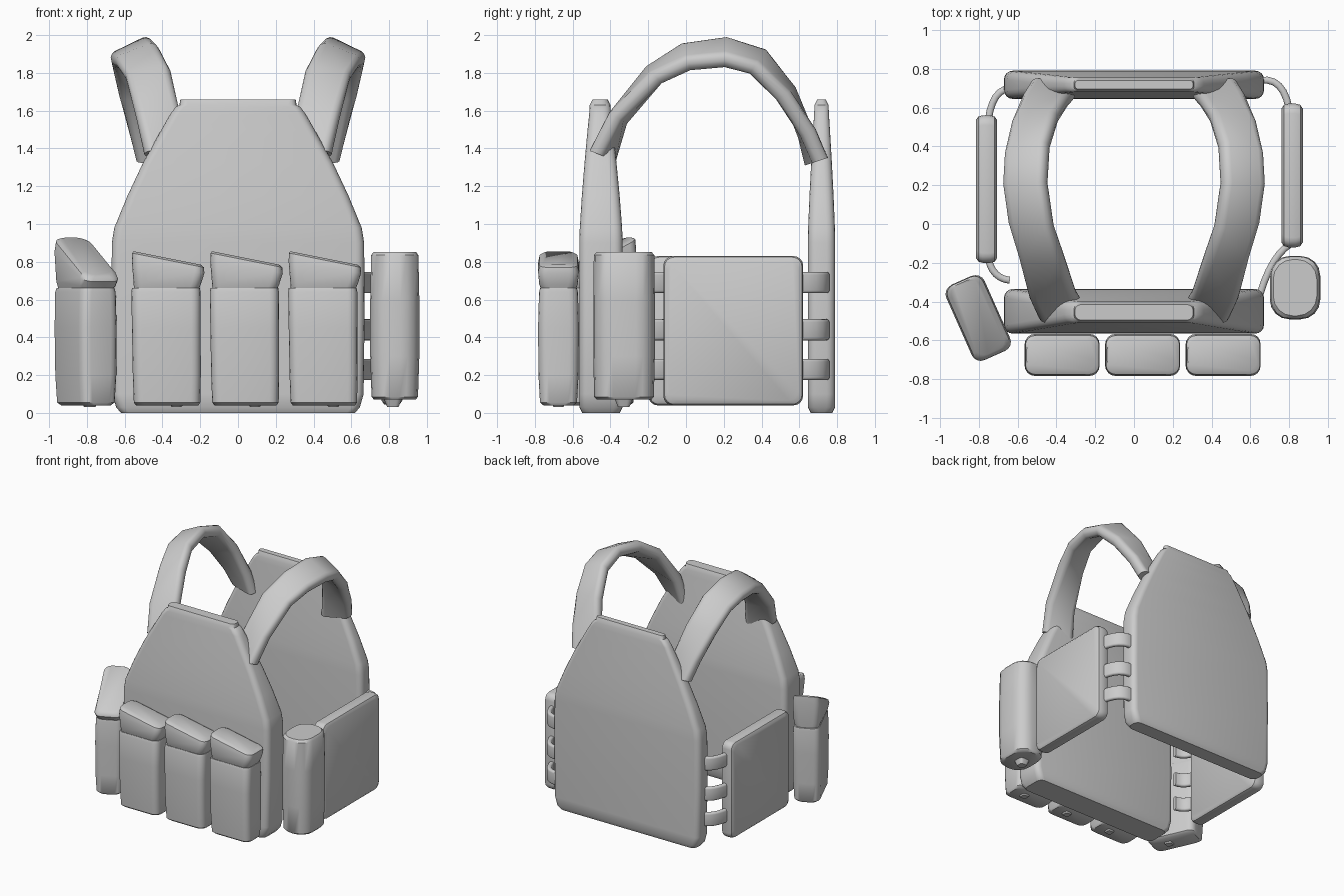
import bpy, bmesh, math
from mathutils import Vector, Matrix

cube = bpy.data.objects.get("Cube")
if cube:
    bpy.data.objects.remove(cube, do_unlink=True)

fabric = bpy.data.materials.new("grey_fabric")
fabric.use_nodes = True
GREY = (0.6, 0.6, 0.6, 1)
fabric.diffuse_color = GREY
fabric.node_tree.nodes["Principled BSDF"].inputs["Base Color"].default_value = GREY


def skin(name, rings, matrix=None, angle=40):
    """Bridge closed loops of points into a capped solid."""
    bm = bmesh.new()
    loops = [[bm.verts.new(p) for p in ring] for ring in rings]
    for a, b in zip(loops, loops[1:]):
        for i in range(len(a)):
            j = (i + 1) % len(a)
            bm.faces.new((a[i], a[j], b[j], b[i]))
    bm.faces.new(loops[0][::-1])
    bm.faces.new(loops[-1])
    bmesh.ops.recalc_face_normals(bm, faces=bm.faces)
    mesh = bpy.data.meshes.new(name)
    bm.to_mesh(mesh)
    bm.free()
    mesh.materials.append(fabric)
    obj = bpy.data.objects.new(name, mesh)
    bpy.context.collection.objects.link(obj)
    if matrix:
        mesh.transform(matrix)
    bpy.ops.object.select_all(action='DESELECT')
    obj.select_set(True)
    bpy.context.view_layer.objects.active = obj
    bpy.ops.object.shade_smooth_by_angle(angle=math.radians(angle))
    return obj


def rounded(hx, hy, r, n=4):
    """Rounded rectangle as 2D points."""
    pts = []
    for k, (sx, sy) in enumerate([(1, 1), (-1, 1), (-1, -1), (1, -1)]):
        for i in range(n + 1):
            a = math.pi / 2 * (k + i / n)
            pts.append((sx * (hx - r) + r * math.cos(a), sy * (hy - r) + r * math.sin(a)))
    return pts


def layer(z, hx, hy, r, cx=0, cy=0, slope=0):
    return [Vector((cx + x, cy + y, z + slope * x)) for x, y in rounded(hx, hy, r)]


# Front and back plates: (height, half width, taper toward the top)
PLATE = [(0, .62, 0), (.03, .645, 0), (.1, .665, 0), (.5, .67, 0), (.9, .668, 0), (.98, .655, .05),
         (1.15, .585, .25), (1.32, .505, .5), (1.5, .405, .8), (1.58, .36, .95), (1.62, .33, 1),
         (1.63, .31, 1), (1.66, .305, 1)]


def plate(name, low, high):
    rings = []
    for z, w, t in PLATE:
        y0, y1 = (a + (b - a) * t for a, b in zip(low, high))
        inset = .015 if z in (0, 1.66) else 0
        depth = (y1 - y0) / 2 - inset
        rings.append(layer(z, w, depth, min(.045, depth * .8), cy=(y0 + y1) / 2))
    skin(name, rings)


plate("front_plate", (-.565, -.335), (-.51, -.4))
plate("back_plate", (.645, .79), (.68, .755))

# Shoulder straps: centre x, y, z, and roll in degrees
STRAP = [(.38, -.44, 1.36, 22), (.42, -.36, 1.56, 8), (.475, -.17, 1.79, -12), (.53, 0, 1.885, -22),
         (.56, .21, 1.91, -26), (.55, .38, 1.86, -24), (.51, .53, 1.69, -12), (.455, .64, 1.48, 5),
         (.42, .69, 1.33, 15)]


def shoulder_strap(name, side):
    rings = []
    for i, (x, y, z, roll) in enumerate(STRAP):
        a, b = STRAP[max(i - 1, 0)], STRAP[min(i + 1, len(STRAP) - 1)]
        t = Vector((0, b[1] - a[1], b[2] - a[2])).normalized()
        n = Vector((0, -t.z, t.y))
        r = math.radians(roll)
        w = Vector((math.cos(r), 0, 0)) + n * math.sin(r)
        m = n * math.cos(r) - Vector((math.sin(r), 0, 0))
        ring = [Vector((x, y, z)) + w * u + m * v for u, v in rounded(.12, .045, .04, 3)]
        rings.append([Vector((p.x * side, p.y, p.z)) for p in ring])
    skin(name, rings, angle=50)


for label, side in (("left", 1), ("right", -1)):
    shoulder_strap(label + "_shoulder_strap", side)


# Side panels, lofted across their thickness
def side_panel(name, x, y, hy):
    rings = []
    for dx, inset in ((-.055, .025), (-.042, .006), (-.02, 0), (.02, 0), (.042, .006), (.055, .025)):
        rings.append([Vector((x + dx, y + u, .435 + v))
                      for u, v in rounded(hy - inset, .395 - inset, .05)])
    skin(name, rings)


side_panel("left_side_panel", .815, .25, .37)
side_panel("right_side_panel", -.76, .18, .38)


# Connecting bands: bent strips between the panels and the plates
def band(name, start, bend, end, z):
    a, b, c = (Vector((*p, z)) for p in (start, bend, end))
    rings = []
    for i in range(7):
        s = i / 6
        p = a * (1 - s) ** 2 + b * 2 * s * (1 - s) + c * s * s
        t = ((b - a) * (1 - s) + (c - b) * s).normalized()
        n = Vector((-t.y, t.x, 0))
        rings.append([p + n * u + Vector((0, 0, v)) for u, v in rounded(.018, .056, .015, 3)])
    skin(name, rings)


BANDS = {
    "left_back_band": ((.65, .74), (.77, .76), (.80, .59)),
    "right_back_band": ((-.64, .70), (-.73, .69), (-.75, .54)),
    "left_front_band": ((.65, -.36), (.71, -.16), (.81, -.10)),
    "right_front_band": ((-.64, -.29), (-.73, -.28), (-.75, -.18)),
}
for name, path in BANDS.items():
    for i, z in enumerate((.23, .44, .69)):
        band(f"{name}_{i + 1}", *path, z)


# Magazine pouches: a boxy body with a slanted flap
def pouch(name, x, y, turn=0, slope=-.2, top=.82, scale=1):
    place = Matrix.Translation((x, y, 0)) @ Matrix.Rotation(math.radians(turn), 4, 'Z')
    body = [(.04, .165, .08), (.055, .176, .098), (.2, .18, .106), (.45, .182, .108),
            (.64, .183, .103), (.66, .18, .097)]
    skin(name + "_body", [layer(z, w * scale, d, .05, cx=-.01 * z) for z, w, d in body], place)
    low = .65
    flap = [(low, .17, .09, -.005, 0), (low + .035, .178, .102, 0, slope * .15),
            (top - .05, .192, .108, .005, slope * .8), (top - .012, .19, .1, .005, slope),
            (top, .178, .08, 0, slope)]
    skin(name + "_flap", [layer(z, w * scale, d, .05, cx=c, slope=s) for z, w, d, c, s in flap], place)
    skin(name + "_tab", [layer(z, w, w, w * .6, cx=.05) for z, w in ((.03, .025), (.06, .045))], place)


for i, x in enumerate((-.375, .04, .455)):
    pouch(f"front_pouch_{i + 1}", x, -.675)
pouch("right_side_pouch", -.805, -.48, turn=-66, slope=-.5, top=.83, scale=1.1)

# Rounded utility pouch on the left side
UTILITY = [(.07, .11, .145), (.085, .123, .158), (.3, .13, .163), (.6, .13, .163),
           (.835, .125, .16), (.853, .112, .145)]
skin("left_utility_pouch", [layer(z, w, d, .1, .83, -.328) for z, w, d in UTILITY])
skin("left_utility_pouch_tab", [layer(z, w, w, w * .6, .82, -.33) for z, w in ((.03, .03), (.08, .05))])
